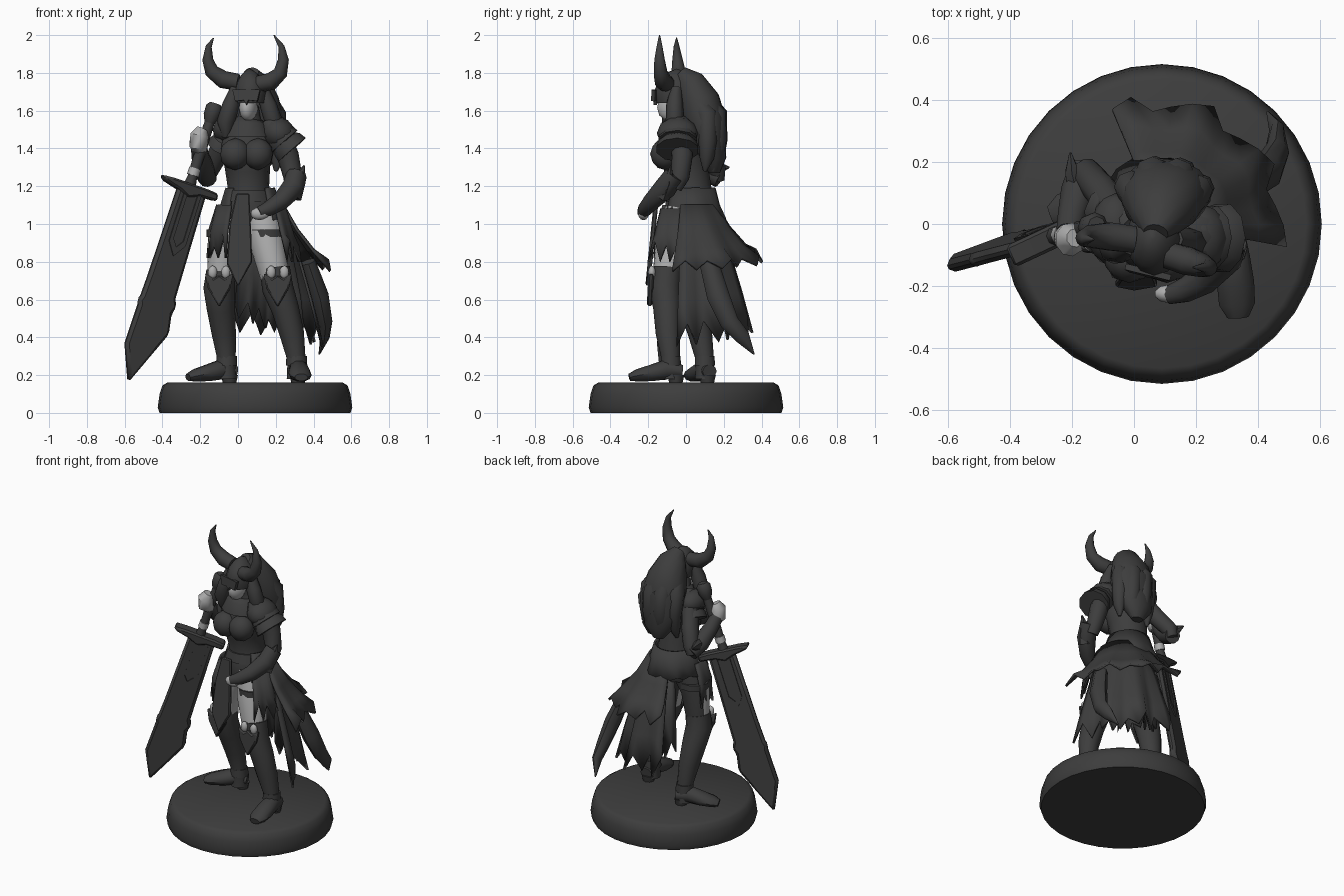
import bpy, bmesh, math, random
from mathutils import Vector as V
random.seed(4)

def material(name, c):
    m = bpy.data.materials.new(name)
    m.diffuse_color = (c, c, c, 1)
    return m
DARK = material("dark grey", 0.047)
LIGHT = material("pale grey", 0.42)

def build(name, bm, mat):
    bmesh.ops.recalc_face_normals(bm, faces=bm.faces)
    me = bpy.data.meshes.new(name)
    bm.to_mesh(me); bm.free()
    me.materials.append(mat)
    ob = bpy.data.objects.new(name, me)
    bpy.context.collection.objects.link(ob)
    return ob

def loft(name, pts, mat=DARK, n=10, ref=(0, 1, 0)):
    """Skin oval rings (x, y, z, ra[, rb]) along a path; ends are capped."""
    bm = bmesh.new(); rings = []; ref = V(ref)
    P = [V(p[:3]) for p in pts]
    for i, p in enumerate(pts):
        t = (P[min(i + 1, len(P) - 1)] - P[max(i - 1, 0)]).normalized()
        u = ref.cross(t).normalized(); w = t.cross(u)
        ra, rb = p[3], p[-1]
        rings.append([bm.verts.new(P[i] + u * ra * math.cos(a) + w * rb * math.sin(a))
                      for a in (2 * math.pi * k / n for k in range(n))])
    for a, b in zip(rings, rings[1:]):
        for k in range(n):
            bm.faces.new((a[k], a[(k + 1) % n], b[(k + 1) % n], b[k]))
    bm.faces.new(rings[0]); bm.faces.new(rings[-1])
    return build(name, bm, mat)

def blob(name, c, r, mat=DARK, rot=(0, 0, 0)):
    bm = bmesh.new()
    bmesh.ops.create_icosphere(bm, subdivisions=2, radius=1)
    ob = build(name, bm, mat)
    ob.location, ob.scale, ob.rotation_euler = c, r, rot
    return ob

def plate(name, outline, o, u, v, th, mat=DARK, bevel=0.0):
    """Extruded flat outline in the plane o + a*u + b*v."""
    bm = bmesh.new(); o, u, v = V(o), V(u), V(v)
    nrm = u.cross(v).normalized() * th / 2
    f = bm.faces.new([bm.verts.new(o + u * a + v * b - nrm) for a, b in outline])
    ext = bmesh.ops.extrude_face_region(bm, geom=[f])["geom"]
    bmesh.ops.translate(bm, vec=nrm * 2, verts=[g for g in ext if isinstance(g, bmesh.types.BMVert)])
    ob = build(name, bm, mat)
    if bevel:
        m = ob.modifiers.new("bevel", 'BEVEL'); m.width = bevel; m.segments = 1
    return ob

def fan(name, c, a0, a1, rings, n, jag=0.0, fold=0.0, slope=0.0):
    """Cloth hanging round a centre between two angles, rings (radius, z), torn hem."""
    bm = bmesh.new(); rows = []
    for i, (r, z) in enumerate(rings):
        row = []; f = i / (len(rings) - 1)
        for k in range(n + 1):
            a = math.radians(a0 + (a1 - a0) * k / n)
            rr = r * (1 + fold * f * (-1) ** (k // 2))
            zz = z + slope * f * k / n
            if f == 1 and k % 2:
                zz += jag * random.uniform(0.5, 1); rr *= 1 - jag * 0.6
            row.append(bm.verts.new((c[0] + rr * math.cos(a), c[1] + rr * math.sin(a), zz)))
        rows.append(row)
    for a, b in zip(rows, rows[1:]):
        for k in range(n):
            bm.faces.new((a[k], a[k + 1], b[k + 1], b[k]))
    ob = build(name, bm, DARK)
    m = ob.modifiers.new("thick", 'SOLIDIFY'); m.thickness = 0.014; m.offset = 0
    return ob

# round base
loft("base", [(.09, 0, 0, .505), (.09, 0, .03, .515), (.09, 0, .1, .505), (.09, 0, .145, .49),
              (.09, 0, .16, .465)], n=32)

# torso, bust, waist belt and collar
loft("torso", [(.055, .02, .98, .13, .12), (.055, .02, 1.04, .15, .14), (.055, .02, 1.12, .135, .13),
               (.055, .02, 1.2, .11, .115), (.05, 0, 1.3, .12, .12), (.05, -.02, 1.4, .145, .12),
               (.05, -.01, 1.5, .14, .09), (.06, -.03, 1.56, .06, .06), (.06, -.05, 1.62, .05, .05)], n=14)
for s in (-1, 1):
    blob("breastplate_cup", (.045 + s * .06, -.11, 1.37), (.082, .08, .085))
loft("belt", [(.055, .02, 1.12, .142, .138), (.055, .02, 1.18, .122, .125)], n=14)
loft("collar", [(.055, -.04, 1.46, .13, .11), (.055, -.04, 1.535, .095, .09), (.06, -.04, 1.56, .06, .06)], n=12)

# head, helmet and brow
blob("face", (.055, -.08, 1.615), (.048, .075, .075), LIGHT, (0, 0, -.25))
loft("helmet", [(.065, -.05, 1.64, .08, .105), (.065, -.05, 1.7, .09, .118), (.065, -.045, 1.75, .075, .1),
                (.06, -.04, 1.79, .045, .06), (.06, -.03, 1.815, .012, .02)], n=12)
plate("brow_guard", [(-.075, .05), (.075, .05), (.06, -.01), (.012, -.005), (0, -.03), (-.012, -.005), (-.06, -.01)],
      (.045, -.16, 1.66), (.97, -.24, 0), (0, .1, 1), .02)

# horns
loft("horn_left", [(.0, -.05, 1.75, .045), (-.08, -.04, 1.765, .047), (-.14, -.04, 1.81, .038),
                   (-.16, -.045, 1.87, .029), (-.155, -.05, 1.94, .016), (-.13, -.05, 1.985, .003)], n=10)
loft("horn_right", [(.11, -.1, 1.74, .045), (.175, -.12, 1.755, .047), (.225, -.135, 1.8, .038),
                    (.24, -.14, 1.87, .029), (.23, -.14, 1.94, .016), (.19, -.14, 2.0, .003)], n=10)

# hair: main mass plus locks
loft("hair", [(.07, -.03, 1.80, .04, .04), (.08, .02, 1.75, .09, .08), (.09, .07, 1.65, .13, .11),
              (.1, .1, 1.54, .15, .115), (.1, .12, 1.43, .135, .09), (.1, .15, 1.34, .1, .065),
              (.1, .15, 1.27, .04, .03)], n=13)
for x, y, r in ((-.01, .12, .055), (.06, .16, .06), (.14, .155, .06), (.2, .11, .055)):
    loft("hair_lock", [(x * .6 + .03, y - .08, 1.7, r * .6), (x, y, 1.58, r), (x + .01, y + .005, 1.44, r * .9),
                       (x + .01, y, 1.35, r * .7), (x, y - .01, 1.28, .01)], n=8)
for x, x2, y in ((-.01, -.065, -.07), (.13, .19, -.05)):
    loft("side_lock", [(x, y, 1.72, .03), ((x + x2) / 2, y - .01, 1.63, .045), (x2, y - .01, 1.54, .048),
                       (x2, y, 1.46, .02)], n=8)

# layered shoulder armour over rounded caps
blob("shoulder_cap_left", (.215, -.045, 1.48), (.095, .11, .085), rot=(0, .6, 0))
blob("shoulder_cap_right", (-.06, 0, 1.5), (.075, .1, .075), rot=(0, -.6, 0))
for nm, o, d, s in (("pauldron_left", (.15, -.04, 1.55), (.13, -.005, -.15), 1.06),
                    ("pauldron_right", (-.01, -.02, 1.56), (-.08, .06, -.15), .82)):
    for i in range(3):
        a, b, c = (V(o) + V(d) * t for t in (i * .3, i * .3 + .25, i * .3 + .45))
        r = (.072 + .006 * i) * s
        loft(nm, [(*a, r * .55, r * .7), (*b, r * 1.0, r * 1.2), (*c, r * 1.08, r * 1.3)], n=10)

# arms with gauntlets, elbow fins and hands
loft("upper_arm_left", [(.21, -.03, 1.5, .055), (.265, -.02, 1.36, .058), (.29, -.03, 1.25, .05), (.29, -.06, 1.19, .04)])
loft("gauntlet_left", [(.31, -.06, 1.26, .055), (.29, -.11, 1.19, .06), (.225, -.18, 1.12, .048),
                       (.16, -.215, 1.08, .04), (.11, -.23, 1.06, .03)])
loft("elbow_fin_left", [(.28, -.12, 1.15, .06, .04), (.32, -.09, 1.23, .04, .03), (.352, -.08, 1.31, .004)], n=6)
blob("hand_left", (.115, -.225, 1.055), (.05, .03, .035), LIGHT)
loft("upper_arm_right", [(-.05, .03, 1.5, .055), (-.1, .1, 1.38, .055), (-.155, .165, 1.28, .05), (-.165, .17, 1.23, .035)])
loft("gauntlet_right", [(-.16, .18, 1.24, .05), (-.18, .1, 1.285, .058), (-.2, .02, 1.36, .048), (-.21, -.03, 1.42, .042)],
     ref=(1, 0, 0))
loft("elbow_fin_right", [(-.18, .1, 1.27, .05, .035), (-.2, .17, 1.3, .035, .025), (-.205, .23, 1.3, .004)],
     n=6, ref=(1, 0, 0))
loft("hand_right", [(-.2, -.01, 1.39, .035), (-.21, -.045, 1.42, .05), (-.205, -.05, 1.47, .05, .055),
                    (-.19, -.045, 1.505, .03)], LIGHT, 9)

# great sword leaning outward
G = V((-.26, -.04, 1.19)); D = (V((-.585, -.12, .155)) - G).normalized()
W = V((math.cos(.42), math.sin(.42), 0)); W = (W - D * W.dot(D)).normalized()
plate("blade", [(-.065, 0), (-.075, .5), (-.08, .62), (-.09, .65), (-.08, .67), (-.085, .89), (0, 1.08), (.14, .77),
                (.12, .66), (.135, .62), (.115, .58), (.11, .3), (.105, 0)], G, W, D, .045, bevel=.016)
plate("blade_collar", [(-.03, 0), (-.03, .3), (.02, .37), (.07, .3), (.07, 0), (.05, 0), (.05, .28), (.02, .32),
                       (-.01, .28), (-.01, 0)], G, W, D, .06)
plate("crossguard", [(-.17, -.02), (-.1, -.025), (.1, -.025), (.16, -.02), (.165, .02), (.06, .025), (0, .05),
                     (-.06, .025), (-.15, .005)], G, W, D, .075, bevel=.01)
S = lambda t, r: (*(G - D * t), r)
loft("grip", [S(0, .035), S(.06, .026), S(.2, .03), S(.4, .026)], n=8)
loft("grip_ring", [S(.07, .032), S(.11, .032)], LIGHT, 8)
loft("pommel", [S(.36, .026), S(.4, .043), S(.45, .045), S(.47, .03)], n=8)

# legs: thighs bare at the front, garters, tall boots, knee plates, feet with heels
LEGS = {
    "left": ([(.12, -.02, 1.06, .1), (.155, -.07, .9, .093), (.195, -.1, .72, .077)],
             [(.195, -.1, .765, .08), (.21, -.11, .66, .083), (.25, -.1, .55, .073), (.285, -.095, .42, .065),
              (.31, -.08, .28, .048), (.31, -.08, .18, .052)], (.315, -.02, .2), (.02, -.28, 0)),
    "right": ([(0, .01, 1.06, .1), (-.07, .0, .9, .09), (-.09, .0, .72, .074)],
              [(-.09, .0, .75, .078), (-.1, .0, .66, .083), (-.09, .04, .55, .075), (-.075, .075, .42, .064),
               (-.06, .1, .28, .048), (-.06, .1, .18, .052)], (-.015, .125, .2), (-.25, -.1, 0)),
}
for side, (thigh, boot, heel, d) in LEGS.items():
    ob = loft("thigh_" + side, thigh, LIGHT, 16)
    ob.data.materials.append(DARK)
    for p in ob.data.polygons:
        p.material_index = int(p.normal.y > .25)
    x, y, z, r = thigh[1]
    loft("garter_" + side, [(x, y + .01, z + .07, r + .006), (x, y + .01, z + .03, r + .006)])
    loft("boot_" + side, boot, n=12)
    kx, ky, kz, kr = boot[1]
    plate("knee_plate_" + side, [(-.06, 0), (-.075, .08), (-.03, .05), (0, .07), (.03, .05), (.075, .08), (.06, 0), (0, -.1)],
          (kx, ky - kr + .005, kz), (1, 0, 0), (0, .05, 1), .03, bevel=.008)
    for a, b in ((-1, .3), (1, .3)):
        blob("knee_skin_" + side, (kx + a * .035, ky - kr + .012, kz + .085), (.025, .02, .035), LIGHT)
    ax, ay, az, ar = boot[4]
    loft("boot_cuff_" + side, [(ax, ay, .25, .056), (ax, ay, .3, .054)])
    h, d = V(heel), V(d)
    loft("foot_" + side, [(*(h + d * t + V((0, 0, dz))), a, b) for t, dz, a, b in
                          ((.0, .02, .04, .035), (.3, .03, .052, .055), (.6, .01, .06, .045), (.85, -.002, .058, .034),
                           (1, -.012, .035, .02))], n=10, ref=(0, 0, 1))
    loft("boot_heel_" + side, [(*(h + d * .12), .045), (h.x + d.x * .12, h.y + d.y * .12, .158, .035)], n=8)

# waist skirt, torn cloth layers and hip tassets
fan("peplum", (.065, .025), -50, 225, [(.125, 1.19), (.15, 1.1), (.185, 1.02)], 20, .015, .03)
fan("upper_cloth", (.08, .0), -10, 112, [(.16, 1.1), (.23, .97), (.31, .86), (.395, .75)], 13, .07, .05, .05)
fan("lower_cloth", (.09, .0), -8, 112, [(.15, 1.06), (.22, .85), (.28, .6), (.33, .35)], 13, .13, .09, .08)
fan("inner_cloth", (.1, .02), 40, 135, [(.13, 1.0), (.17, .7), (.2, .4)], 10, .12, .1, .12)
fan("tasset_right", (.04, .01), 165, 240, [(.15, 1.1), (.19, .96), (.2, .82)], 8, .12, .04)
fan("tasset_left", (.1, -.02), -48, 0, [(.15, 1.08), (.19, .94), (.23, .8)], 6, .12, .04)
loft("cloth_tail", [(.37, .12, .8, .04, .05), (.43, .17, .62, .05, .06), (.46, .23, .48, .04, .05),
                    (.46, .3, .4, .025, .04), (.43, .36, .31, .004)], n=8)
plate("front_tabard", [(-.01, 1.16), (.06, 1.16), (.07, .95), (.075, .8), (.0, .67), (-.06, .79), (-.045, 1.0)],
      (0, -.27, 0), (1, 0, 0), (0, .1, 1), .025, bevel=.006)

# smooth shading with sharp edges kept
for ob in bpy.data.objects:
    ob.select_set(True)
    bpy.context.view_layer.objects.active = ob
bpy.ops.object.shade_smooth_by_angle(angle=math.radians(46))
